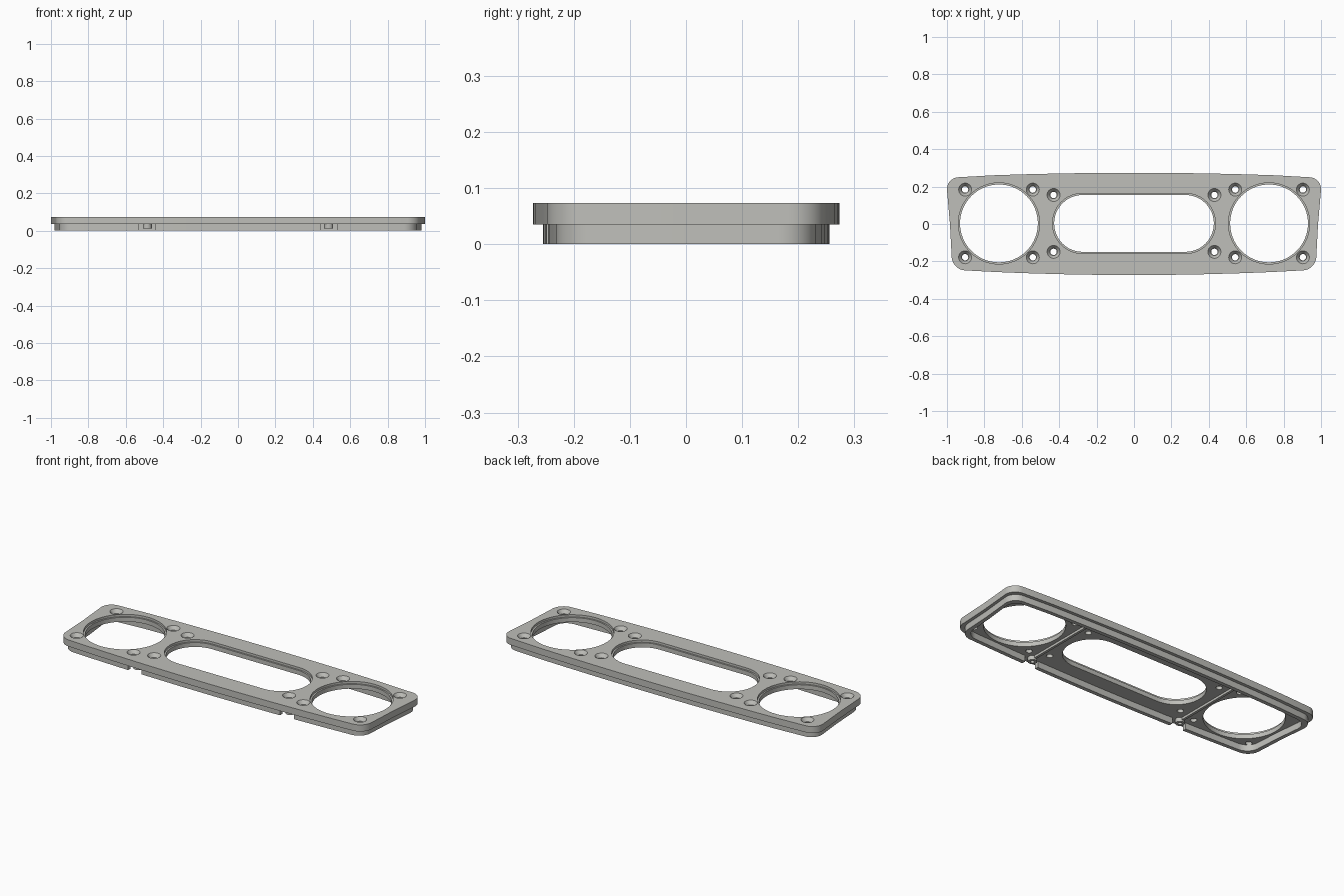
import bpy, math

if "Cube" in bpy.data.objects:
    bpy.data.objects.remove(bpy.data.objects["Cube"])

FLOOR, TOP = 0.035, 0.073   # underside of the plate, top of the plate
CY = 0.003                  # centre line of the openings

mat = bpy.data.materials.new("warm_grey")
mat.diffuse_color = (0.52, 0.52, 0.49, 1)
mat.use_nodes = True
mat.node_tree.nodes["Principled BSDF"].inputs["Base Color"].default_value = mat.diffuse_color


def arc(cx, cy, r, a0, a1, n):
    return [(cx + r * math.cos(math.radians(a0 + (a1 - a0) * i / n)),
             cy + r * math.sin(math.radians(a0 + (a1 - a0) * i / n))) for i in range(n + 1)]


def loft(name, low, z0, high, z1):
    """Closed solid between two outlines with equal point counts."""
    n = len(low)
    verts = [(x, y, z0) for x, y in low] + [(x, y, z1) for x, y in high]
    faces = [list(range(n))[::-1], list(range(n, 2 * n))]
    faces += [[i, (i + 1) % n, n + (i + 1) % n, n + i] for i in range(n)]
    mesh = bpy.data.meshes.new(name)
    mesh.from_pydata(verts, [], faces)
    mesh.materials.append(mat)
    ob = bpy.data.objects.new(name, mesh)
    bpy.context.collection.objects.link(ob)
    return ob


def prism(name, outline, z0, z1):
    return loft(name, outline, z0, outline, z1)


def box(name, x0, x1, y0, y1, z0, z1):
    return prism(name, [(x0, y0), (x1, y0), (x1, y1), (x0, y1)], z0, z1)


def cut(target, cutters):
    """Subtract the cutters, bake the result and remove them."""
    for c in cutters:
        c.hide_render = True
        m = target.modifiers.new("cut", 'BOOLEAN')
        m.operation, m.solver, m.object = 'DIFFERENCE', 'EXACT', c
    dg = bpy.context.evaluated_depsgraph_get()
    mesh = bpy.data.meshes.new_from_object(target.evaluated_get(dg))
    target.modifiers.clear()
    target.data = mesh
    for c in cutters:
        bpy.data.objects.remove(c)


def outline(d):
    """Bowed panel outline, inset by d: wider at the back than at the front."""
    right = [(x, -0.273 + 0.03 * x * x + d) for x in (0.0, 0.2, 0.4, 0.6, 0.75)]
    right += arc(0.900 - d, -0.173 + d * 0.9, 0.075, -85, -8, 8)
    right += [(0.984 - d, 0.0)]
    right += arc(0.937 - d, 0.187 - d, 0.063, -5, 85, 8)
    right += [(x, 0.274 - 0.024 * x * x - d) for x in (0.75, 0.6, 0.4, 0.2, 0.0)]
    return right + [(-x, y) for x, y in right[-2:0:-1]]


def circle(x, y, r, n=64):
    return arc(x, y, r, 0, 360, n)[:-1]


def slot(r):
    return arc(0.275, CY, r, -90, 90, 24) + arc(-0.275, CY, r, 90, 270, 24)


# Face plate with stepped openings and countersunk screw holes
plate = prism("face_plate", outline(0), FLOOR, TOP)
cutters = [prism("slot_cut", slot(0.152), 0, 0.1),
           prism("slot_step", slot(0.161), 0.06, 0.1)]
for s in (-1, 1):
    cutters += [prism("round_cut", circle(s * 0.722, CY, 0.208), 0, 0.1),
                prism("round_step", circle(s * 0.722, CY, 0.217), 0.06, 0.1)]
    for x, y in ((0.903, 0.181), (0.541, 0.181), (0.430, 0.152)):
        for t in (-1, 1):
            px, py = s * x, CY + t * y
            cutters += [prism("screw_cut", circle(px, py, 0.017, 24), 0, 0.1),
                        loft("screw_sink", circle(px, py, 0.020, 24), 0.053,
                             circle(px, py, 0.0355, 24), TOP + 0.001)]
cut(plate, cutters)

# Rim under the plate, with two gaps along the front
rim = prism("lower_rim", outline(0.018), 0, FLOOR)
cut(rim, [prism("rim_hollow", outline(0.040), -0.1, 0.1)]
    + [box("rim_gap", s * 0.485 - 0.043, s * 0.485 + 0.043, -0.4, -0.15, -0.1, 0.1)
       for s in (-1, 1)])

# Low dividing ribs and small bosses beside the gaps
for s in (-1, 1):
    x = s * 0.485
    box("divider_rib", x - 0.007, x + 0.007, -0.2, 0.226, 0.022, FLOOR)
    boss = prism("front_boss", circle(x, -0.218, 0.024, 24), 0.012, FLOOR)
    cut(boss, [prism("boss_hole", circle(x, -0.218, 0.011, 24), -0.1, 0.028)])

# Smooth the curved walls, keep the edges crisp
for ob in bpy.context.collection.objects:
    ob.select_set(True)
    bpy.context.view_layer.objects.active = ob
bpy.ops.object.shade_smooth_by_angle(angle=math.radians(25))
